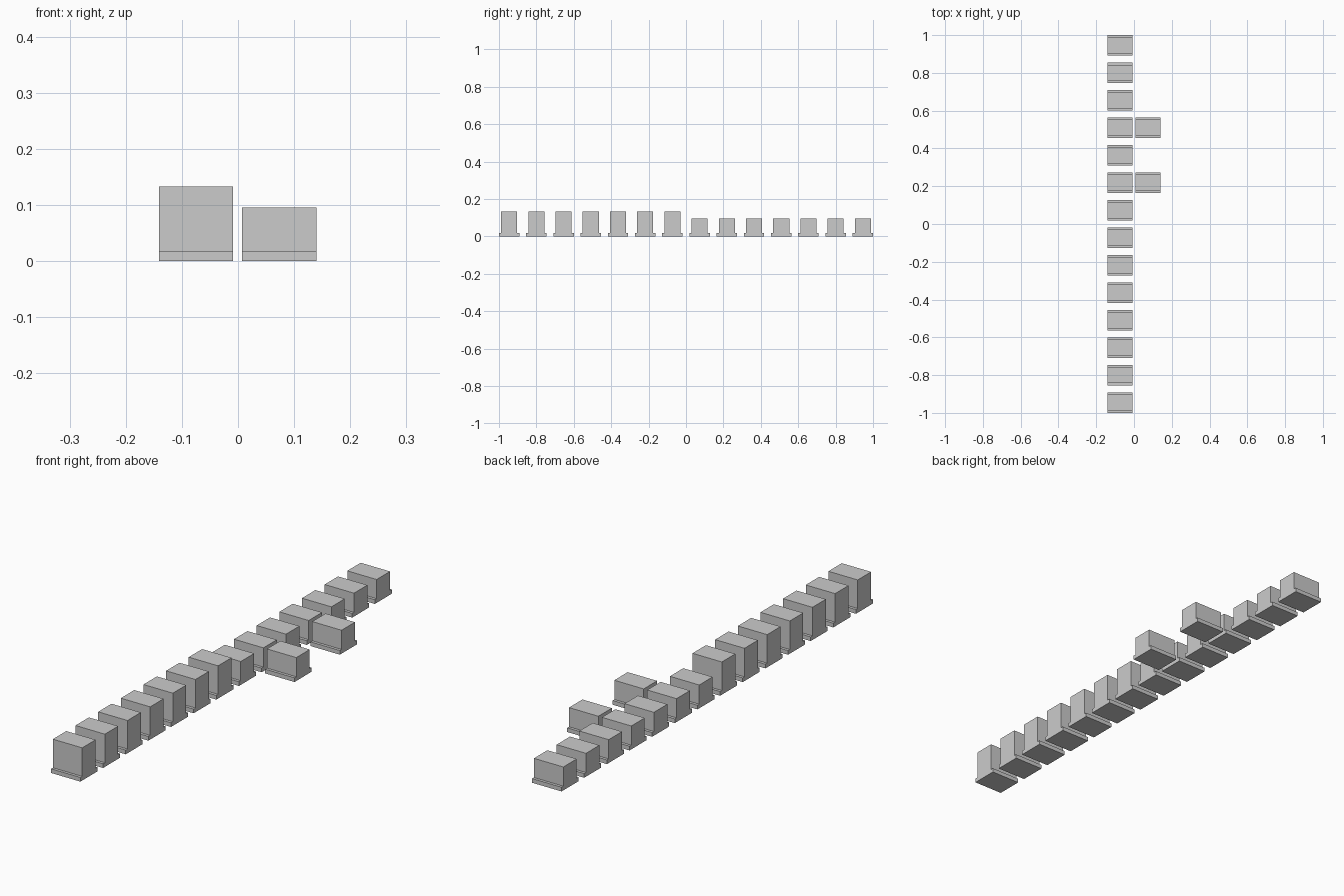
import bpy
import bmesh

if "Cube" in bpy.data.objects:
    bpy.data.objects.remove(bpy.data.objects["Cube"], do_unlink=True)

# Single plain grey
GREY = (0.6, 0.6, 0.6, 1.0)
grey = bpy.data.materials.new("plain grey")
grey.use_nodes = True
grey.diffuse_color = GREY
grey.node_tree.nodes["Principled BSDF"].inputs["Base Color"].default_value = GREY

WIDTH = 0.132
BASE_HALF, BODY_HALF = 0.0545, 0.043
LIP = 0.017
TALL, SHORT = 0.133, 0.095
COUNT = 14
PITCH = (2 - 2 * BASE_HALF) / (COUNT - 1)
COLUMN_X = 0.0745


def block(name, x, y, height):
    """Flanged block: a stepped side profile extruded across its width."""
    half = [(BASE_HALF, 0), (BASE_HALF, LIP), (BODY_HALF, LIP), (BODY_HALF, height)]
    profile = half + [(-py, pz) for py, pz in reversed(half)]
    bm = bmesh.new()
    face = bm.faces.new([bm.verts.new((-WIDTH / 2, py, pz)) for py, pz in profile])
    side = bmesh.ops.extrude_face_region(bm, geom=[face])
    moved = [v for v in side["geom"] if isinstance(v, bmesh.types.BMVert)]
    bmesh.ops.translate(bm, verts=moved, vec=(WIDTH, 0, 0))
    bmesh.ops.recalc_face_normals(bm, faces=bm.faces)
    mesh = bpy.data.meshes.new(name)
    bm.to_mesh(mesh)
    bm.free()
    mesh.materials.append(grey)
    obj = bpy.data.objects.new(name, mesh)
    obj.location = (x, y, 0)
    bpy.context.collection.objects.link(obj)


def row_y(i):
    return -1 + BASE_HALF + i * PITCH


# Main row: tall blocks in the front half, short ones behind
for i in range(COUNT):
    tall = i < COUNT // 2
    block("tall_block" if tall else "short_block", -COLUMN_X, row_y(i),
          TALL if tall else SHORT)

# Two short blocks standing beside the row
for i in (8, 10):
    block("side_block", COLUMN_X - 0.001, row_y(i), SHORT)
